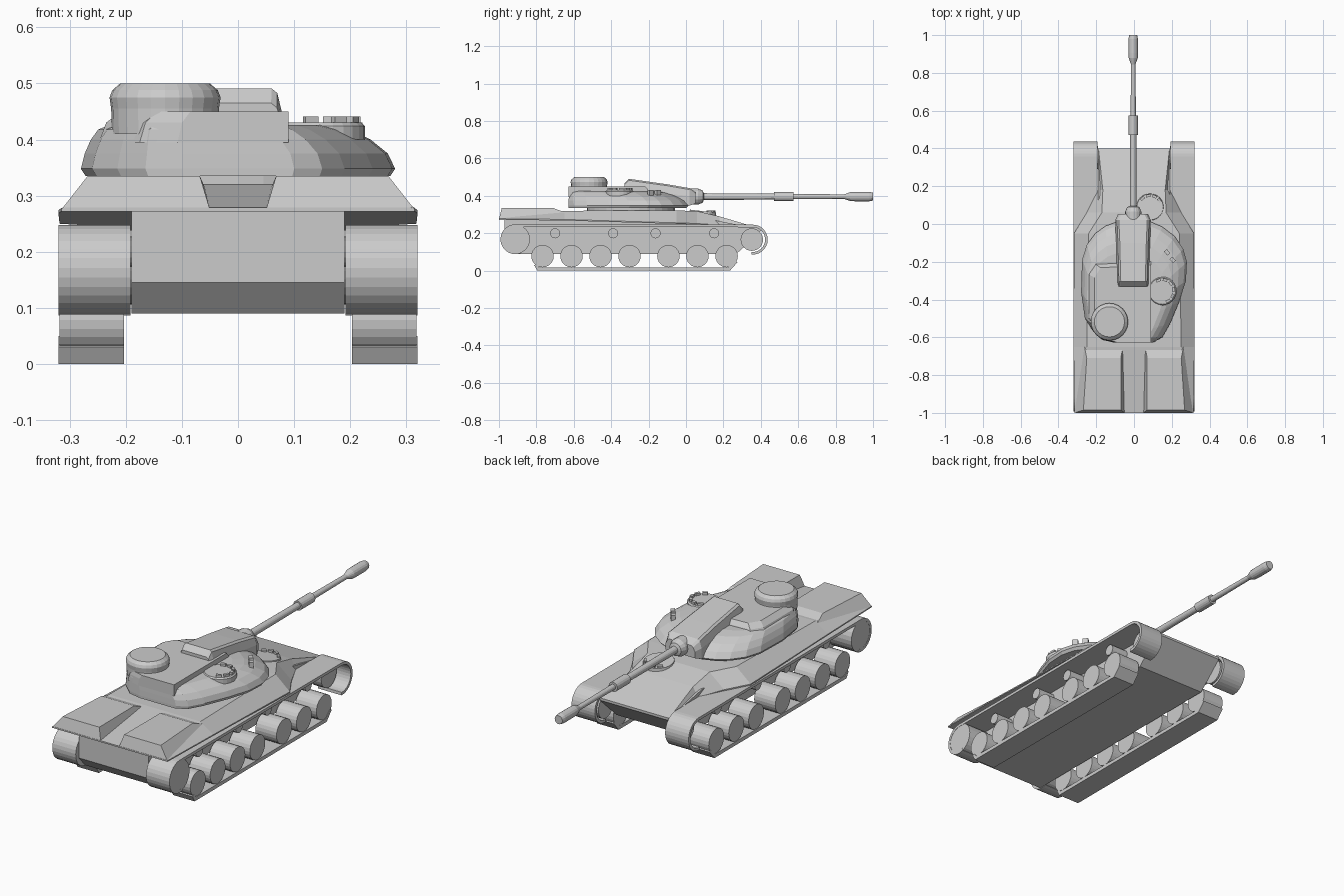
import bpy, bmesh, math
from mathutils import Vector

if "Cube" in bpy.data.objects:
    bpy.data.objects.remove(bpy.data.objects["Cube"])


def loft(name, rings):
    """Skin a list of equal-length point rings and cap both ends."""
    bm = bmesh.new()
    vs = [[bm.verts.new(p) for p in r] for r in rings]
    n = len(rings[0])
    for a, b in zip(vs, vs[1:]):
        for i in range(n):
            j = (i + 1) % n
            bm.faces.new((a[i], a[j], b[j], b[i]))
    bm.faces.new(vs[0])
    bm.faces.new(vs[-1])
    bmesh.ops.recalc_face_normals(bm, faces=bm.faces)
    me = bpy.data.meshes.new(name)
    bm.to_mesh(me)
    bm.free()
    ob = bpy.data.objects.new(name, me)
    bpy.context.collection.objects.link(ob)
    return ob


def extrude_x(name, yz, x0, x1):
    return loft(name, [[(x, y, z) for y, z in yz] for x in (x0, x1)])


def arc(cy, cz, r, a0, a1, n):
    return [(cy + r * math.cos(math.radians(a0 + (a1 - a0) * i / n)),
             cz + r * math.sin(math.radians(a0 + (a1 - a0) * i / n))) for i in range(n + 1)]


def wheel(name, y, z, r, x0, x1, n=24):
    return extrude_x(name, arc(y, z, r, 0, 360, n)[:-1], x0, x1)


def turned(name, centre, profile, axis='Z', n=24):
    """Lathe (distance, radius) pairs along an axis."""
    rings = []
    for d, r in profile:
        ring = []
        for i in range(n):
            a = 2 * math.pi * i / n
            u, v = r * math.cos(a), r * math.sin(a)
            off = (u, v, d) if axis == 'Z' else (u, d, v)
            ring.append(Vector(centre) + Vector(off))
        rings.append(ring)
    return loft(name, rings)


def block(name, centre, size, angle=0):
    """Small box turned about z."""
    c, s = math.cos(angle), math.sin(angle)
    rings = []
    for k in (-.5, .5):
        ring = []
        for a, b in ((-.5, -.5), (.5, -.5), (.5, .5), (-.5, .5)):
            u, v = a * size[0], b * size[1]
            ring.append((centre[0] + u * c - v * s, centre[1] + u * s + v * c, centre[2] + k * size[2]))
        rings.append(ring)
    return loft(name, rings)


# Lower hull tub
extrude_x("lower_hull", [(-.97, .145), (-.92, .09), (.27, .09), (.40, .212), (.40, .222),
                         (.15, .27), (-.97, .28)], -.19, .19)

# Upper hull: y, lip half width, lip z, top half width, top z
sections = [(-1, .315, .272, .30, .279), (-.65, .32, .268, .25, .32), (-.05, .318, .25, .24, .322),
            (.06, .25, .246, .17, .318), (.18, .19, .238, .165, .29), (.40, .19, .215, .188, .224)]
loft("upper_hull", [[(-b, y, bz), (b, y, bz), (b, y, bz + .006), (t, y, tz), (-t, y, tz), (-b, y, bz + .006)]
                    for y, b, bz, t, tz in sections])

for s, side in ((1, "right"), (-1, "left")):
    # Raised engine deck boxes
    loft("engine_deck_" + side, [
        [(s * .05, -1, .275), (s * .315, -1, .275), (s * .262, -.65, .312), (s * .058, -.65, .312)],
        [(s * .068, -.985, .335), (s * .268, -.985, .335), (s * .25, -.71, .335), (s * .07, -.71, .335)]])

    # Upper track run wrapped round both end wheels
    outer = arc(.357, .166, .08, -95, 90, 16) + arc(-.912, .168, .08, 90, 290, 16)
    inner = arc(.357, .166, .066, -95, 90, 16) + arc(-.912, .168, .066, 90, 290, 16)
    extrude_x("upper_track_" + side, outer + inner[::-1], s * .192, s * .32)

    # Lower track run with turned-up ends
    extrude_x("lower_track_" + side, [(-.812, .03), (-.795, 0), (.235, 0), (.275, .045), (.262, .05),
                                      (.228, .018), (-.785, .018), (-.80, .035)], s * .203, s * .32)

    # Road wheels, end wheels and return rollers
    for i, y in enumerate((-.767, -.612, -.457, -.302, -.094, .061, .217)):
        wheel(f"road_wheel_{side}_{i}", y, .078, .06, s * .203, s * .318)
    wheel("drive_wheel_" + side, -.912, .168, .078, s * .192, s * .319)
    wheel("idler_wheel_" + side, .352, .166, .06, s * .19, s * .25)
    for i, y in enumerate((-.70, -.39, -.163, .15)):
        wheel(f"return_roller_{side}_{i}", y, .20, .027, s * .185, s * .28, 16)

# Turret ring and cast turret body
turned("turret_ring", (0, -.295, 0), [(.31, .235), (.345, .235)], n=32)
outline = [(-.28, -.36), (-.26, -.50), (-.215, -.57), (-.165, -.615), (-.10, -.628), (.10, -.628),
           (.15, -.60), (.19, -.53), (.24, -.41), (.275, -.30), (.28, -.20), (.26, -.13), (.215, -.065),
           (.15, -.015), (.08, .015), (-.08, .015), (-.15, -.01), (-.205, -.05), (-.25, -.11), (-.275, -.19)]
levels = [(.335, .97, .98, 0), (.348, 1, 1, 0), (.375, .965, .965, -.003), (.40, .89, .90, -.013),
          (.418, .80, .82, -.025), (.426, .70, .73, -.033)]
loft("turret_body", [[(x * sx + dx, -.61 + (y + .61) * sy, z) for x, y in outline] for z, sx, sy, dx in levels])

# Raised left half of the turret roof
roof = [(-.235, -.27), (-.20, -.215), (.09, -.20), (.09, -.628), (-.10, -.628), (-.165, -.61), (-.235, -.50)]
loft("turret_roof_step", [[(.09 + (x - .09) * k, -.628 + (y + .628) * m, z) for x, y in roof]
                          for z, k, m in ((.395, 1.04, 1.03), (.43, 1, 1), (.45, .92, .96))])

# Commander's domed cupola
turned("cupola", (-.13, -.518, 0), [(.41, .095), (.455, .096), (.475, .099), (.488, .094), (.50, .08)])

# Gun housing: y, half width low, half width high, bottom z, top z
loft("gun_housing", [[(-.005 - a, y, b), (-.005 + a, y, b), (-.005 + a, y, b + (t - b) * .55),
                      (-.005 + w, y, t - .008), (-.005 + w - .01, y, t),
                      (-.005 - w + .01, y, t), (-.005 - w, y, t - .008), (-.005 - a, y, b + (t - b) * .55)]
                     for y, a, w, b, t in ((-.33, .082, .074, .40, .465), (-.305, .084, .075, .39, .491),
                                           (-.10, .09, .08, .35, .462), (.02, .094, .085, .348, .441),
                                           (.052, .08, .07, .36, .418))])

# Gun barrel with collar, fume extractor and muzzle
turned("gun_barrel", (-.004, 0, .396), [
    (.02, .043), (.065, .043), (.09, .032), (.095, .018), (.47, .016), (.47, .024), (.575, .024),
    (.575, .014), (.845, .012), (.88, .024), (.905, .025), (.98, .025), (1.0, .021)], 'Y', 16)

# Loader hatch with its periscopes
turned("loader_hatch", (.15, -.355, 0), [(.40, .076), (.424, .076), (.43, .07)])
for i in range(6):
    a = math.radians(-60 + 34 * i)
    block(f"hatch_periscope_{i}", (.15 + .06 * math.cos(a), -.355 + .06 * math.sin(a), .432), (.014, .024, .018), a)
for i, (x, y) in enumerate(((.175, -.15), (.205, -.19))):
    block(f"roof_periscope_{i}", (x, y, .415), (.02, .028, .03), .7)

# Driver's hatch with its periscopes
hatch = turned("driver_hatch", (0, 0, 0), [(-.02, .075), (.006, .07)])
hatch.location = (.085, .09, .312)
hatch.rotation_euler.x = -.12
for i in range(4):
    a = math.radians(35 + 32 * i)
    block(f"driver_periscope_{i}", (.085 + .06 * math.cos(a), .09 + .06 * math.sin(a), .314), (.014, .024, .016), a)
